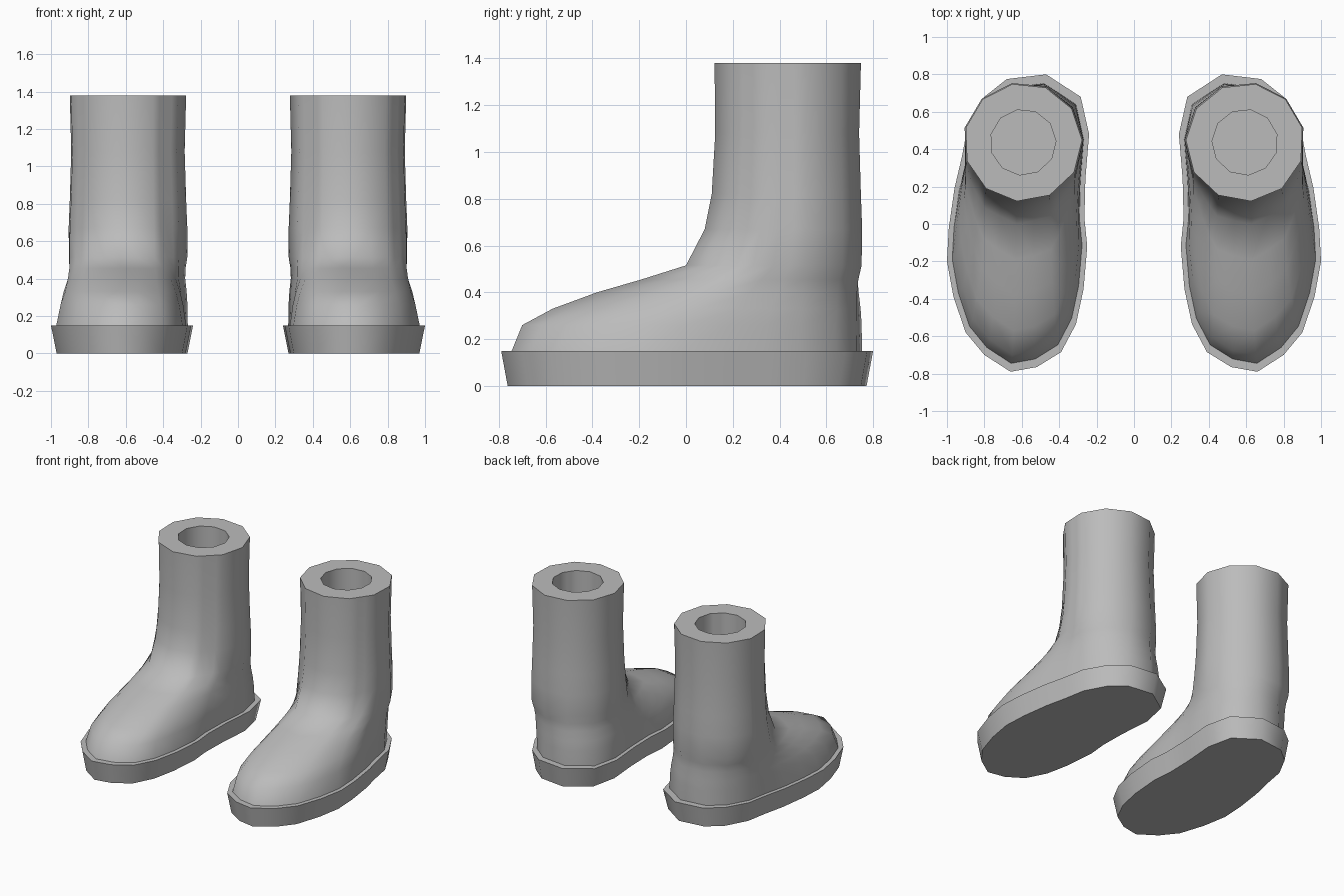
import bpy, bmesh, math

if "Cube" in bpy.data.objects:
    bpy.data.objects.remove(bpy.data.objects["Cube"])

grey = bpy.data.materials.new("grey")
grey.diffuse_color = (0.5, 0.5, 0.5, 1)
grey.use_nodes = True
grey.node_tree.nodes["Principled BSDF"].inputs["Base Color"].default_value = grey.diffuse_color

# Sole outline from the toe round the outer side to the heel and back:
# x, y, and the matching place on the eleven-sided shaft
OUTLINE = [
    (0.66, -0.79, 0), (0.80, -0.70, 0.5), (0.90, -0.58, 1), (0.965, -0.39, 1.35),
    (1.0, -0.2, 1.65), (0.99, -0.02, 2), (0.96, 0.19, 2.4), (0.92, 0.36, 2.7),
    (0.89, 0.52, 3), (0.80, 0.68, 4), (0.68, 0.775, 5), (0.47, 0.80, 6),
    (0.285, 0.68, 7), (0.24, 0.48, 8), (0.26, 0.24, 8.5), (0.265, 0.03, 9),
    (0.25, -0.12, 9.25), (0.27, -0.35, 9.5), (0.31, -0.535, 9.75),
    (0.39, -0.685, 10), (0.52, -0.765, 10.5)]
SIDES = 11
CX, CY, RADIUS = 0.593, 0.437, 0.316


def corner(k, r):
    a = math.radians(-84 + 360 / SIDES * k)
    return CX + r * math.cos(a), CY + r * math.sin(a)


def shaft_point(k, r):
    """Point on the straight-sided polygon at a fractional corner number."""
    i = math.floor(k)
    (ax, ay), (bx, by) = corner(i, r), corner(i + 1, r)
    f = k - i
    return ax + (bx - ax) * f, ay + (by - ay) * f


def foot_ring(z, sx, sy):
    return [(0.62 + (x - 0.62) * sx, y * sy, z) for x, y, k in OUTLINE]


def boot_ring(z, blend, toe, scale):
    """Foot outline narrowed and pulled back towards the shaft."""
    foot = foot_ring(z, 0.925, 0.94)
    pts = [shaft_point(k, RADIUS * scale) for x, y, k in OUTLINE]
    c = (toe - foot[0][1]) / (pts[0][1] - foot[0][1])
    return [(f[0] + (p[0] - f[0]) * blend, f[1] + (p[1] - f[1]) * c, z)
            for f, p in zip(foot, pts)]


def finish(bm, name):
    bmesh.ops.recalc_face_normals(bm, faces=bm.faces)
    me = bpy.data.meshes.new(name)
    bm.to_mesh(me)
    bm.free()
    me.materials.append(grey)
    ob = bpy.data.objects.new(name, me)
    bpy.context.collection.objects.link(ob)
    bpy.ops.object.select_all(action='DESELECT')
    ob.select_set(True)
    bpy.context.view_layer.objects.active = ob
    bpy.ops.object.shade_smooth_by_angle(angle=math.radians(50))
    # The second boot is the mirror image
    ob.modifiers.new("pair", 'MIRROR')


def loft(bm, rings):
    loops = [[bm.verts.new(p) for p in ring] for ring in rings]
    for a, b in zip(loops, loops[1:]):
        n = len(a)
        for i in range(n):
            j = (i + 1) % n
            bm.faces.new((a[i], a[j], b[j], b[i]))
    return loops


# Flared sole
bm = bmesh.new()
loops = loft(bm, [foot_ring(0, 0.92, 0.965), foot_ring(0.15, 1, 1)])
bm.faces.new(loops[0])
bm.faces.new(loops[1])
finish(bm, "sole")

# Foot, shaft, rim and inner hole in one loft
levels = [  # height, narrowing, toe position, shaft scale
    (0.15, 0, -0.745, 1), (0.26, 0.2, -0.70, 1), (0.33, 0.4, -0.57, 0.98),
    (0.40, 0.65, -0.38, 0.96), (0.455, 0.8, -0.19, 0.98), (0.515, 0.95, 0, 1.02),
    (0.67, 1, 0.08, 1.02), (0.82, 1, 0.11, 1.0), (1.08, 1, 0.125, 0.975),
    (1.38, 1, 0.122, 1)]
rings = [boot_ring(*lv) for lv in levels]
for z in (1.38, 0.7):
    rings.append([(*shaft_point(k, 0.176), z) for x, y, k in OUTLINE])
bm = bmesh.new()
loops = loft(bm, rings)
bm.faces.new(loops[-1])
finish(bm, "boot_upper")
